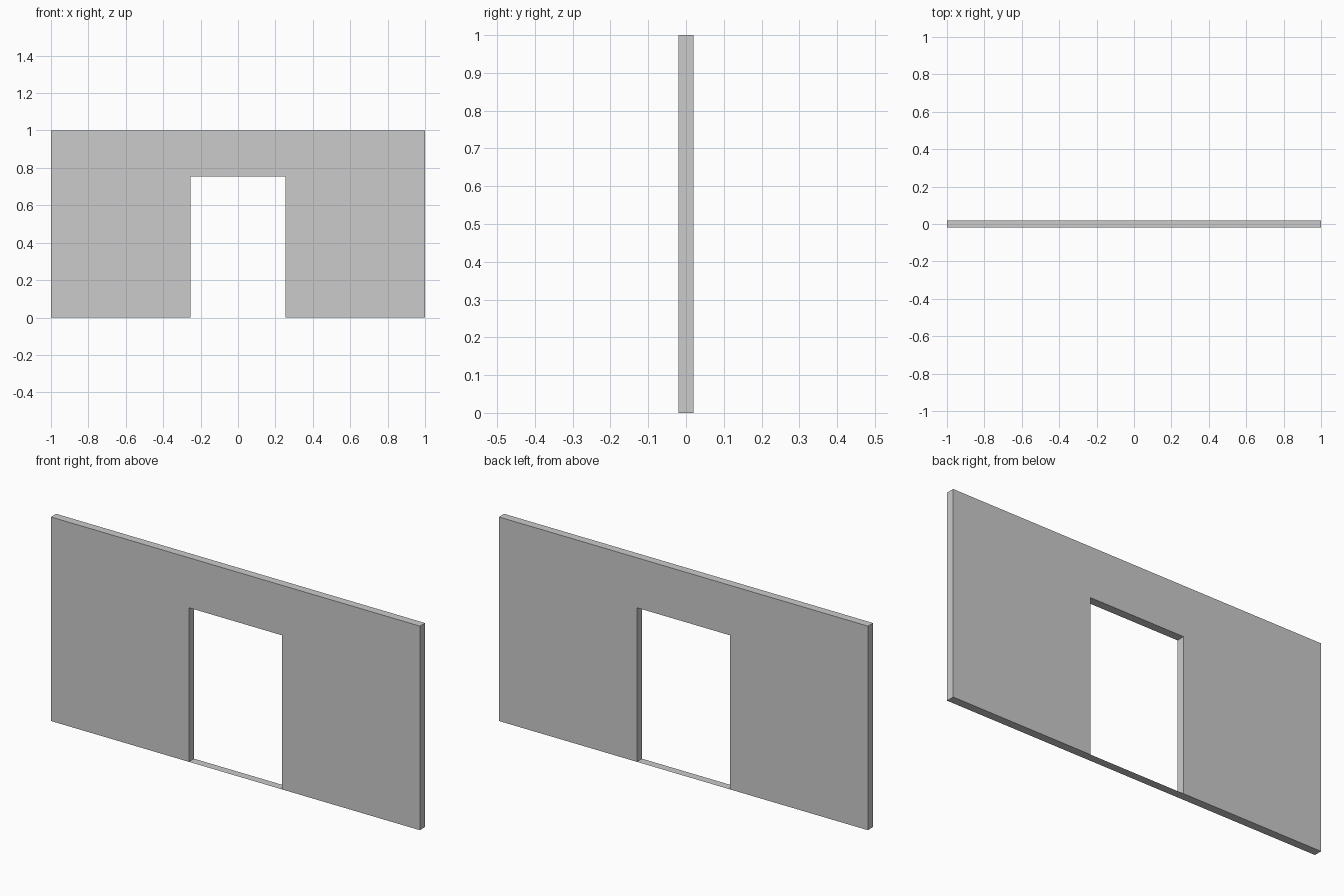
import bpy, bmesh

if "Cube" in bpy.data.objects:
    bpy.data.objects.remove(bpy.data.objects["Cube"])

W, H, T = 1.0, 1.0, 0.02        # half width, height, half thickness
DW, DH = 0.253, 0.755           # door half width, door height


def make_object(name, bm):
    mesh = bpy.data.meshes.new(name)
    bm.to_mesh(mesh)
    bm.free()
    obj = bpy.data.objects.new(name, mesh)
    bpy.context.collection.objects.link(obj)
    return obj


# Wall with doorway: half profile mirrored in x, extruded through the thickness
half = [(DW, DH), (DW, 0), (W, 0), (W, H)]
profile = half + [(-x, z) for x, z in reversed(half)]
bm = bmesh.new()
front = bm.faces.new([bm.verts.new((x, -T, z)) for x, z in profile])
ext = bmesh.ops.extrude_face_region(bm, geom=[front], use_keep_orig=True)
moved = [g for g in ext["geom"] if isinstance(g, bmesh.types.BMVert)]
bmesh.ops.translate(bm, verts=moved, vec=(0, 2 * T, 0))
bmesh.ops.recalc_face_normals(bm, faces=bm.faces)
make_object("doorway_wall", bm)

# Paper-thin threshold closing the bottom of the doorway
bm = bmesh.new()
bm.faces.new([bm.verts.new(p) for p in
              ((-DW, -T, 0), (DW, -T, 0), (DW, T, 0), (-DW, T, 0))])
make_object("threshold", bm)
